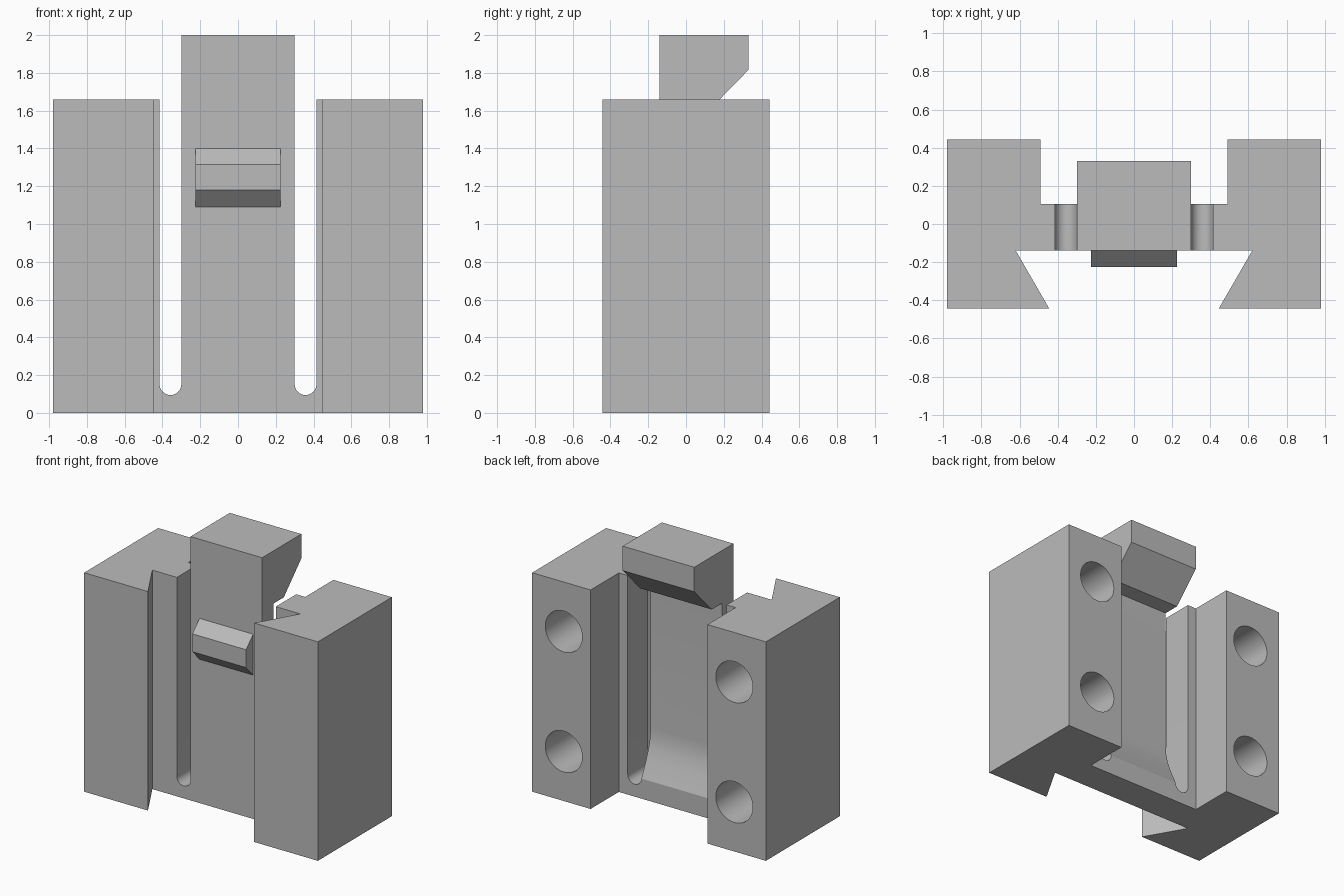
import bpy, bmesh, math
from mathutils import Vector

if "Cube" in bpy.data.objects:
    bpy.data.objects.remove(bpy.data.objects["Cube"])

grey = bpy.data.materials.new("plain grey")
grey.use_nodes = True
grey.diffuse_color = (0.5, 0.5, 0.5, 1)
grey.node_tree.nodes["Principled BSDF"].inputs["Base Color"].default_value = (0.5, 0.5, 0.5, 1)


def prism(name, points, axis, start, end):
    """Extrude a 2D profile along x, y or z."""
    def place(a, b):
        return {"x": (start, a, b), "y": (a, start, b), "z": (a, b, start)}[axis]
    bm = bmesh.new()
    face = bm.faces.new([bm.verts.new(place(a, b)) for a, b in points])
    moved = bmesh.ops.extrude_face_region(bm, geom=[face])["geom"]
    offset = Vector([end - start if axis == k else 0 for k in "xyz"])
    bmesh.ops.translate(bm, vec=offset, verts=[v for v in moved if isinstance(v, bmesh.types.BMVert)])
    bmesh.ops.recalc_face_normals(bm, faces=bm.faces)
    mesh = bpy.data.meshes.new(name)
    bm.to_mesh(mesh)
    bm.free()
    mesh.materials.append(grey)
    obj = bpy.data.objects.new(name, mesh)
    bpy.context.collection.objects.link(obj)
    return obj


def arc(cx, cz, r, a0, a1, n):
    return [(cx + r * math.cos(math.radians(a0 + (a1 - a0) * i / n)),
             cz + r * math.sin(math.radians(a0 + (a1 - a0) * i / n))) for i in range(n + 1)]


def activate(obj):
    bpy.ops.object.select_all(action="DESELECT")
    obj.select_set(True)
    bpy.context.view_layer.objects.active = obj


def cut(target, cutter):
    cutter.hide_render = True
    mod = target.modifiers.new("cut", "BOOLEAN")
    mod.operation = "DIFFERENCE"
    mod.solver = "EXACT"
    mod.object = cutter
    activate(target)
    bpy.ops.object.modifier_apply(modifier=mod.name)
    bpy.data.objects.remove(cutter)


# Body: two side blocks joined by a web, with a dovetail groove in front
half = [(0.445, -0.443), (0.98, -0.443), (0.98, 0.443),
        (0.49, 0.443), (0.49, 0.105), (-0.49, 0.105)]
right = half[:5]
plan = [(0.62, -0.14)] + right + [(-x, y) for x, y in reversed(right)] + [(-0.62, -0.14)]
body = prism("body", plan, "z", 0, 1.66)

# Round-bottomed slots and the opening for the tongue
slot_x, slot_z, slot_r = 0.3575, 0.152, 0.0575
opening = arc(-slot_x, slot_z, slot_r, 180, 360, 20) + arc(slot_x, slot_z, slot_r, 180, 360, 20)
opening += [(0.415, 1.8), (-0.415, 1.8)]
cut(body, prism("slot_cutter", opening, "y", -0.3, 0.3))

# Blind holes in the back of the side blocks
for x in (-0.715, 0.715):
    for z in (0.375, 1.285):
        cut(body, prism("hole_cutter", arc(x, z, 0.155, 0, 352.5, 47), "y", -0.06, 0.6))

# Spring tongue with a ramped root and a hooked head
tongue = prism("tongue", [(-0.14, slot_z), (0.105, slot_z), (0.055, 0.26), (0.02, 0.35),
                          (0.002, 0.42), (-0.005, 0.5), (-0.005, 1.6), (0.12, 1.6),
                          (0.33, 1.815), (0.33, 2.0), (-0.14, 2.0)], "x", -0.3, 0.3)

# Catch on the front of the tongue
catch = prism("catch", [(-0.14, 1.09), (-0.225, 1.18), (-0.225, 1.315), (-0.14, 1.4)],
              "x", -0.225, 0.225)

for obj in (body, tongue, catch):
    activate(obj)
    bpy.ops.object.shade_smooth_by_angle(angle=math.radians(25))
